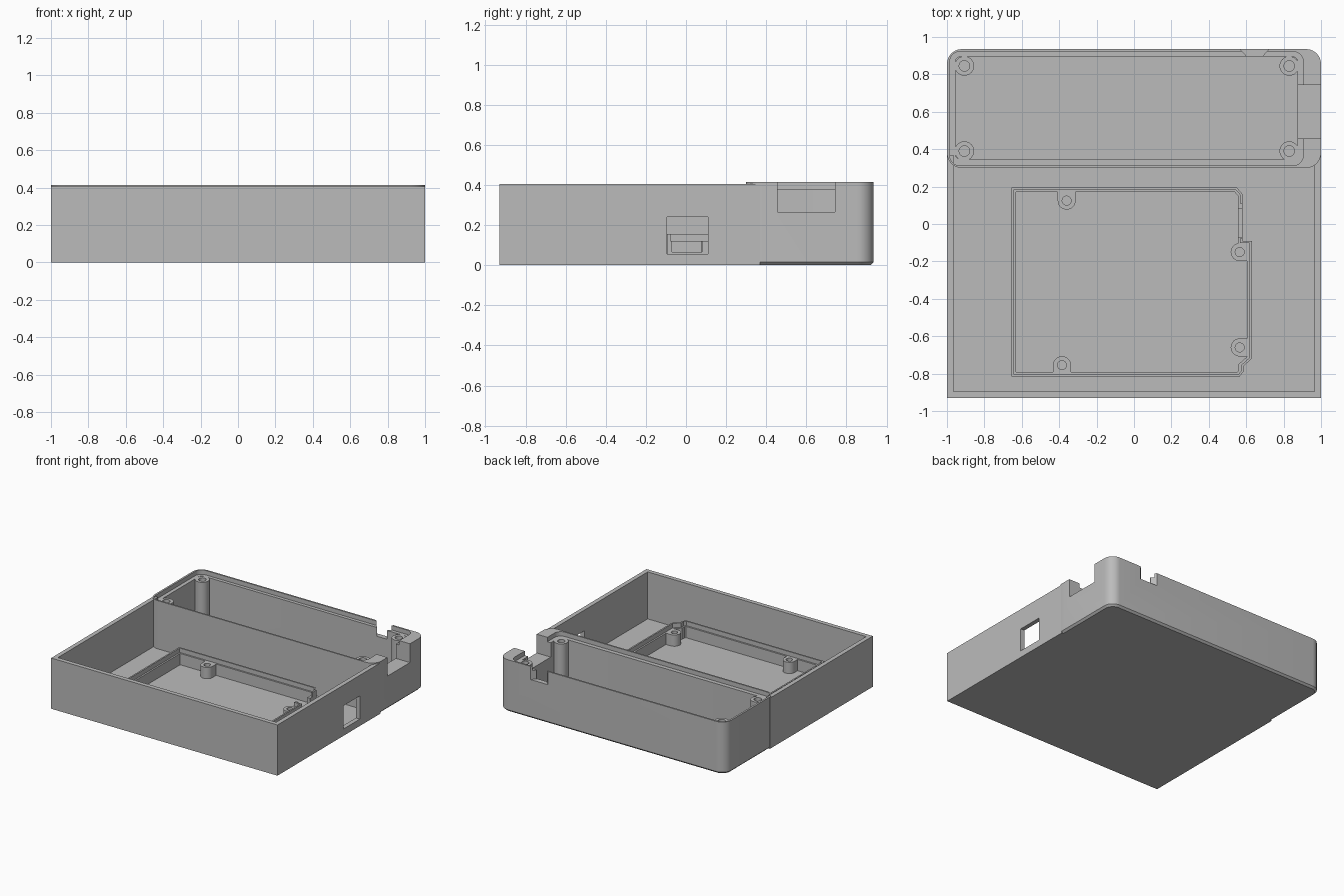
import bpy, bmesh, math
from mathutils import Vector

cube = bpy.data.objects.get("Cube")
if cube:
    bpy.data.objects.remove(cube, do_unlink=True)

GREY = (0.5, 0.5, 0.5, 1)
grey = bpy.data.materials.new("plain grey")
grey.use_nodes = True
grey.diffuse_color = GREY
grey.node_tree.nodes["Principled BSDF"].inputs["Base Color"].default_value = GREY

FLOOR, LEDGE, RIM = 0.03, 0.38, 0.415
BOARD = 0.12


def loft(name, layers, closed=False):
    """Bridge equal-length outlines, given as (points, height) pairs."""
    bm = bmesh.new()
    rings = [[bm.verts.new((x, y, z)) for x, y in pts] for pts, z in layers]
    n = len(rings[0])
    pairs = list(zip(rings, rings[1:]))
    if closed:
        pairs.append((rings[-1], rings[0]))
    else:
        bm.faces.new(rings[0])
        bm.faces.new(rings[-1])
    for a, b in pairs:
        for i in range(n):
            j = (i + 1) % n
            bm.faces.new((a[i], a[j], b[j], b[i]))
    bmesh.ops.recalc_face_normals(bm, faces=bm.faces)
    mesh = bpy.data.meshes.new(name)
    bm.to_mesh(mesh)
    bm.free()
    mesh.materials.append(grey)
    ob = bpy.data.objects.new(name, mesh)
    bpy.context.collection.objects.link(ob)
    return ob


def rect(x0, x1, y0, y1):
    return [(x0, y0), (x1, y0), (x1, y1), (x0, y1)]


def arc(cx, cy, r, start, sweep, steps):
    return [(cx + r * math.cos(math.radians(start + sweep * i / steps)),
             cy + r * math.sin(math.radians(start + sweep * i / steps)))
            for i in range(steps + 1)]


def rounded(x0, x1, y0, y1, r):
    pts = []
    for cx, cy, a in ((x1 - r, y1 - r, 0), (x0 + r, y1 - r, 90),
                      (x0 + r, y0 + r, 180), (x1 - r, y0 + r, 270)):
        pts += arc(cx, cy, r, a, 90, 10)
    return pts


def circle(cx, cy, r):
    return arc(cx, cy, r, 0, 360, 32)[:-1]


def inset(pts, d):
    """Move each side of a counter-clockwise outline inwards by d."""
    out = []
    for i, p in enumerate(pts):
        a, b, c = Vector(pts[i - 1]), Vector(p), Vector(pts[(i + 1) % len(pts)])
        u, v = (b - a).normalized(), (c - b).normalized()
        n1, n2 = Vector((-u.y, u.x)), Vector((-v.y, v.x))
        out.append(tuple(b + (n1 + n2) * d / (1 + n1.dot(n2))))
    return out


def prism(name, pts, z0, z1):
    return loft(name, [(pts, z0), (pts, z1)])


def cut(ob, pts, z0, z1):
    cutter = prism("cutter", pts, z0, z1)
    cutter.hide_render = True
    mod = ob.modifiers.new("cut", "BOOLEAN")
    mod.operation, mod.solver, mod.object = "DIFFERENCE", "EXACT", cutter
    bpy.context.view_layer.objects.active = ob
    bpy.ops.object.modifier_apply(modifier=mod.name)
    bpy.data.objects.remove(cutter, do_unlink=True)


# Front tray: thin walls, open towards the rear compartment, port in right wall
tray = prism("front_tray", rect(-1, 1, -0.93, 0.37), 0, 0.405)
cut(tray, rect(-0.965, 0.965, -0.895, 0.5), FLOOR, 0.6)
cut(tray, rect(0.9, 1.1, -0.095, 0.11), 0.055, 0.24)

# Rear compartment: rounded block with chamfered base and stepped rim
rear = loft("rear_compartment", [
    (rounded(-0.985, 0.985, 0.315, 0.92, 0.065), 0),
    (rounded(-1, 1, 0.3, 0.935, 0.08), 0.015),
    (rounded(-1, 1, 0.3, 0.935, 0.08), RIM)])
cut(rear, rounded(-0.955, 0.875, 0.345, 0.895, 0.03), FLOOR, 0.6)
cut(rear, rounded(-0.985, 0.905, 0.312, 0.922, 0.055), LEDGE, 0.6)
# Side cable notch and flared switch notch
cut(rear, rect(0.86, 1.1, 0.457, 0.742), 0.265, 0.6)
cut(rear, [(0.6, 0.88), (0.69, 0.88), (0.69, 0.9), (0.725, 0.94),
           (0.56, 0.94), (0.6, 0.9)], 0.31, 0.6)

# Corner screw posts with blind holes
for side, x in (("right", -0.907), ("left", 0.83)):
    for end, y in (("front", 0.39), ("back", 0.845)):
        outer, hole = circle(x, y, 0.052), circle(x, y, 0.028)
        loft(f"screw_post_{side}_{end}",
             [(outer, 0.02), (outer, LEDGE), (hole, LEDGE), (hole, 0.1)])

# Board frame: outer lip with a lower ledge inside
frame_outline = [(-0.655, -0.815), (0.565, -0.815), (0.585, -0.79), (0.585, -0.76),
                 (0.63, -0.72), (0.63, -0.09), (0.58, -0.09), (0.58, 0.16),
                 (0.55, 0.195), (-0.655, 0.195)]
lip, step = inset(frame_outline, 0.012), inset(frame_outline, 0.025)
frame = loft("board_frame", [
    (frame_outline, 0.02), (frame_outline, 0.155), (lip, 0.155),
    (lip, BOARD), (step, BOARD), (step, 0.02)], closed=True)
cut(frame, rect(0.53, 0.6, -0.078, 0.11), BOARD, 0.3)
cut(frame, rect(0.53, 0.6, -0.07, 0.08), 0.065, 0.3)

# Board standoffs: tabs reaching back to the frame
for i, (x, y, turn, reach) in enumerate((
        (-0.36, 0.125, 180, 0.055), (0.565, -0.15, 90, 0.045),
        (0.565, -0.66, 90, 0.045), (-0.385, -0.755, 0, 0.045))):
    tab = arc(0, 0, 0.048, 0, 180, 16) + [(-0.048, -reach), (0.048, -reach)]
    c, s = math.cos(math.radians(turn)), math.sin(math.radians(turn))
    pts = [(x + c * px - s * py, y + s * px + c * py) for px, py in tab]
    standoff = prism(f"board_standoff_{i + 1}", pts, 0.02, BOARD)
    cut(standoff, circle(x, y, 0.024), 0.04, 0.3)

# Smooth the round surfaces, keep edges sharp
bpy.ops.object.select_all(action="DESELECT")
for ob in bpy.context.collection.objects:
    if ob.type == "MESH" and grey.name in ob.data.materials:
        ob.select_set(True)
        bpy.context.view_layer.objects.active = ob
bpy.ops.object.shade_smooth_by_angle(angle=math.radians(30))
